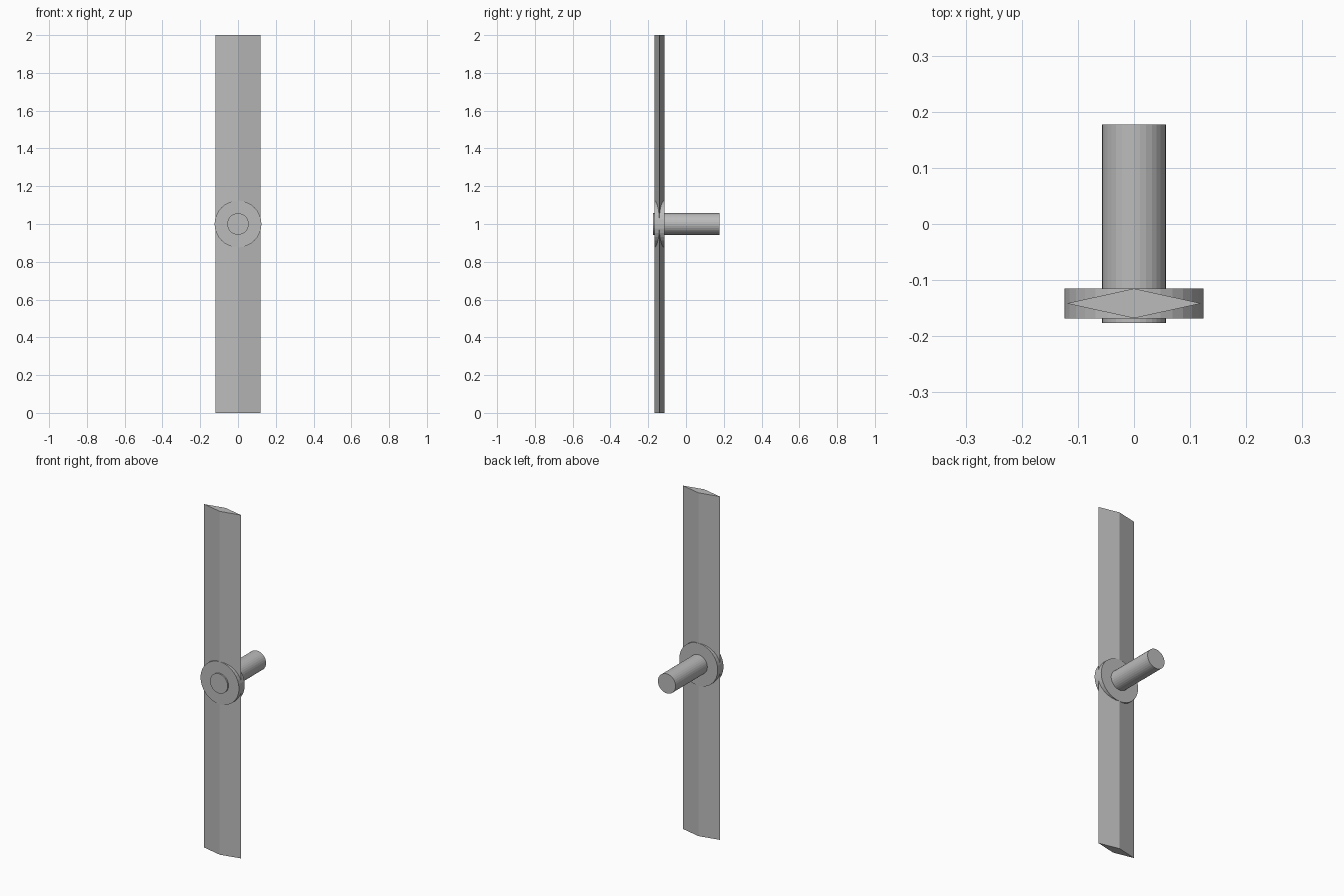
import bpy, bmesh, math
from mathutils import Matrix

if "Cube" in bpy.data.objects:
    bpy.data.objects.remove(bpy.data.objects["Cube"])

grey = bpy.data.materials.new("metal_grey")
grey.diffuse_color = (0.5, 0.5, 0.5, 1)
grey.use_nodes = True
grey.node_tree.nodes["Principled BSDF"].inputs["Base Color"].default_value = grey.diffuse_color


def finish(name, bm):
    bmesh.ops.recalc_face_normals(bm, faces=bm.faces)
    mesh = bpy.data.meshes.new(name)
    bm.to_mesh(mesh)
    bm.free()
    mesh.materials.append(grey)
    obj = bpy.data.objects.new(name, mesh)
    bpy.context.collection.objects.link(obj)
    return obj


def cylinder_y(name, radius, y0, y1, sides=32):
    """Flat-sided cylinder along y, centred on z = 1."""
    bm = bmesh.new()
    place = Matrix.Translation((0, (y0 + y1) / 2, 1)) @ Matrix.Rotation(math.pi / 2, 4, 'X')
    bmesh.ops.create_cone(bm, cap_ends=True, segments=sides, radius1=radius,
                          radius2=radius, depth=y1 - y0, matrix=place)
    return finish(name, bm)


# Blade: diamond section extruded over the full height
bm = bmesh.new()
section = [(-0.12, -0.1415), (0, -0.168), (0.12, -0.1415), (0, -0.115)]
face = bm.faces.new([bm.verts.new((x, y, 0)) for x, y in section])
top = bmesh.ops.extrude_face_region(bm, geom=[face])["geom"]
bmesh.ops.translate(bm, vec=(0, 0, 2),
                    verts=[v for v in top if isinstance(v, bmesh.types.BMVert)])
finish("blade", bm)

# Hub disc and the shaft through it
cylinder_y("hub", 0.124, -0.168, -0.115)
cylinder_y("shaft", 0.057, -0.176, 0.177)
